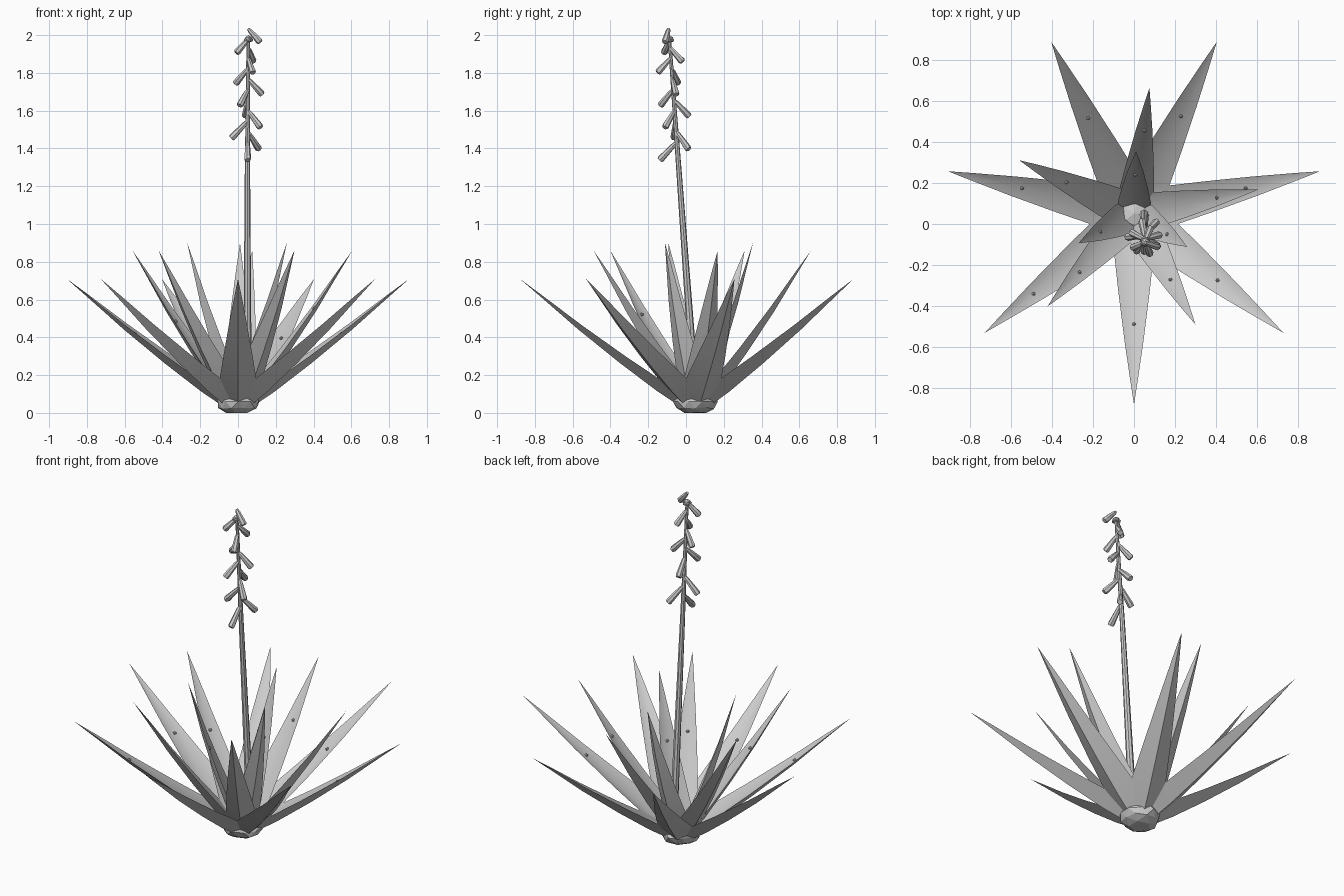
import bpy, bmesh, math, random
from mathutils import Vector, Matrix

if "Cube" in bpy.data.objects:
    bpy.data.objects.remove(bpy.data.objects["Cube"])

random.seed(4)
CENTRE = Vector((0, 0.05, 0))


def make_object(name, bm, smooth=True):
    bmesh.ops.recalc_face_normals(bm, faces=bm.faces)
    mesh = bpy.data.meshes.new(name)
    bm.to_mesh(mesh)
    bm.free()
    ob = bpy.data.objects.new(name, mesh)
    bpy.context.collection.objects.link(ob)
    if smooth:
        bpy.ops.object.select_all(action='DESELECT')
        ob.select_set(True)
        bpy.context.view_layer.objects.active = ob
        bpy.ops.object.shade_smooth_by_angle(angle=math.radians(35))
    return ob


def leaf(name, angle, start, tip, half_width):
    """Tapered gutter-shaped leaf; start and tip are (radius, height)."""
    a = math.radians(angle)
    out, side = Vector((math.cos(a), math.sin(a), 0)), Vector((-math.sin(a), math.cos(a), 0))
    up = Vector((0, 0, 1))
    p0 = CENTRE + out * start[0] + up * start[1]
    p1 = CENTRE + out * tip[0] + up * tip[1]
    along = (p1 - p0).normalized()
    normal = along.cross(side).normalized()
    if normal.z < 0:
        normal.negate()
    bm = bmesh.new()
    rings = []
    # Position along the leaf, relative width, sag
    for t, w, sag in ((0, .9, 0), (.12, .95, .005), (.35, .74, .012), (.62, .46, .012), (.85, .19, .004)):
        c = p0.lerp(p1, t) - normal * sag
        h = half_width * w
        pts = (c + side * h + normal * h * .22, c - normal * h * .08,
               c - side * h + normal * h * .22, c - normal * h * .38)
        rings.append([bm.verts.new(p) for p in pts])
    for r0, r1 in zip(rings, rings[1:]):
        for i in range(4):
            j = (i + 1) % 4
            bm.faces.new((r0[i], r0[j], r1[j], r1[i]))
    end = bm.verts.new(p1)
    for i in range(4):
        bm.faces.new((rings[-1][i], rings[-1][(i + 1) % 4], end))
    bm.faces.new(rings[0])
    # Small wart on the upper face
    spot = p0.lerp(p1, random.uniform(.5, .65)) - normal * .012
    bmesh.ops.create_icosphere(bm, subdivisions=1, radius=.01, matrix=Matrix.Translation(spot))
    make_object(name, bm)


def tube(bm, points, radii, sides):
    """Capped tube through the points."""
    rot = (points[-1] - points[0]).to_track_quat('Z', 'Y')
    rings = []
    for p, r in zip(points, radii):
        rings.append([bm.verts.new(p + rot @ Vector((r * math.cos(k * math.tau / sides),
                                                     r * math.sin(k * math.tau / sides), 0)))
                      for k in range(sides)])
    for r0, r1 in zip(rings, rings[1:]):
        for i in range(sides):
            j = (i + 1) % sides
            bm.faces.new((r0[i], r0[j], r1[j], r1[i]))
    bm.faces.new(rings[0])
    bm.faces.new(rings[-1])


# Three whorls of leaves
for i in range(7):
    leaf(f"outer_leaf_{i + 1}", -90 + i * 360 / 7, (.07, .07), (.93, .71), .105)
for i in range(5):
    leaf(f"middle_leaf_{i + 1}", 11 + i * 72, (.05, .07), (.617, .86), .09)
for i in range(3):
    leaf(f"inner_leaf_{i + 1}", 88 + i * 120, (.035, .1), (.305, .9), .085)

# Lumpy root crown
bm = bmesh.new()
bmesh.ops.create_icosphere(bm, subdivisions=2, radius=.115)
for v in bm.verts:
    v.co *= random.uniform(.92, 1.06)
    v.co.z = max(v.co.z * .62, -.06)
    v.co += CENTRE + Vector((0, 0, .06))
make_object("root_crown", bm, smooth=False)


# Flower stalk
def stalk_at(z):
    return Vector((.05 + .006 * max(0, z - 1.3), .055 - .072 * z, z))


bm = bmesh.new()
zs = (.08, .5, .9, 1.3, 1.65, 1.98)
tube(bm, [stalk_at(z) for z in zs], (.023, .02, .017, .014, .011, .009), 8)
make_object("flower_stalk", bm)

# Drooping tubular flowers in a spiral
for i in range(12):
    a = math.radians(-90 + 137.5 * i)
    out = Vector((math.cos(a), math.sin(a), 0))
    z = 1.435 + .0555 * i - .012 * (i > 9)
    s = 1 - .025 * i
    base = stalk_at(z)
    direction = (out * .092 + Vector((0, 0, -.098))) * s
    bm = bmesh.new()
    tube(bm, [base + direction * t for t in (0, .18, .55, .92, 1)],
         (.008, .013, .016, .019, .015), 7)
    make_object(f"flower_{i + 1}", bm)

# Bud cluster at the top
bm = bmesh.new()
top = stalk_at(1.978)
bmesh.ops.create_icosphere(bm, subdivisions=1, radius=.022, matrix=Matrix.Translation(top))
for k in range(5):
    a = k * math.tau / 5
    p = top + Vector((.016 * math.cos(a), .016 * math.sin(a), -.004))
    bmesh.ops.create_icosphere(bm, subdivisions=1, radius=.011, matrix=Matrix.Translation(p))
make_object("top_bud", bm)
